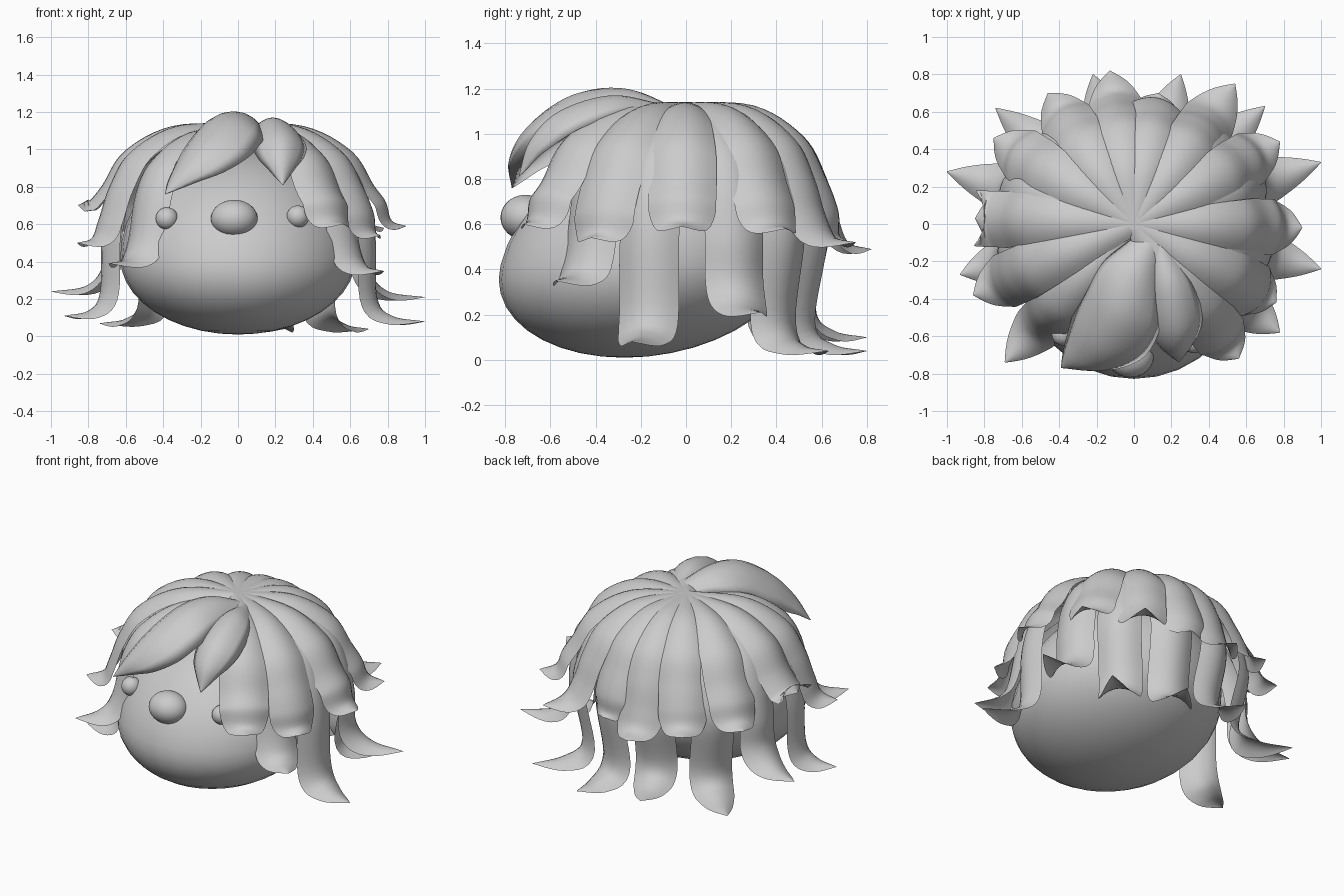
import bpy, bmesh, math
from mathutils import Vector

cube = bpy.data.objects.get("Cube")
if cube:
    bpy.data.objects.remove(cube, do_unlink=True)

grey = bpy.data.materials.new("light_grey")
grey.use_nodes = True
grey.diffuse_color = (0.6, 0.6, 0.6, 1)
grey.node_tree.nodes["Principled BSDF"].inputs["Base Color"].default_value = (0.6, 0.6, 0.6, 1)


def finish(name, bm):
    mesh = bpy.data.meshes.new(name)
    bm.to_mesh(mesh)
    bm.free()
    mesh.materials.append(grey)
    for face in mesh.polygons:
        face.use_smooth = True
    obj = bpy.data.objects.new(name, mesh)
    bpy.context.collection.objects.link(obj)
    return obj


def ball(name, centre, radii, low=None, lean=0):
    """Ellipsoid, with an optional lower half radius and a backward lean."""
    bm = bmesh.new()
    bmesh.ops.create_uvsphere(bm, u_segments=32, v_segments=20, radius=1)
    for v in bm.verts:
        z = v.co.z * (low if low and v.co.z < 0 else radii[2])
        v.co = Vector((v.co.x * radii[0], v.co.y * radii[1] + lean * z, z)) + Vector(centre)
    return finish(name, bm)


def spline(points, steps=6):
    """Smooth path through all the points."""
    p = [2 * points[0] - points[1]] + points + [2 * points[-1] - points[-2]]
    path = []
    for i in range(1, len(p) - 2):
        a, b, c, d = p[i - 1:i + 3]
        for k in range(steps):
            t = k / steps
            path.append(0.5 * (2 * b + (c - a) * t + (2 * a - 5 * b + 4 * c - d) * t ** 2
                               + (3 * b - a - 3 * c + d) * t ** 3))
    return path + [points[-1]]


def lock(name, points, width, depth, taper, leaf=False, cols=8):
    """Arched strand that widens from the crown and closes to a pointed tip."""
    path = spline([Vector(p) for p in points])
    run = path[-1] - path[0]
    side = Vector((-run.y, run.x, 0)).normalized()
    bm = bmesh.new()
    rows, last = [], len(path) - 1
    for i, p in enumerate(path):
        t = i / last
        tangent = (path[min(i + 1, last)] - path[max(i - 1, 0)]).normalized()
        normal = tangent.cross(side)
        grow = 0.35 + 0.65 * math.sin(min(t / 0.45, 1) * math.pi / 2)
        u = max(0, (t - taper) / (1 - taper))
        w = max(width * grow * (1 - u ** 2), 0.004)
        row = []
        for j in range(cols + 1):
            s = 2 * j / cols - 1
            row.append(bm.verts.new(p + side * s * w / 2 - normal * depth * s * s * w / width))
        rows.append(row)
    for a, b in zip(rows, rows[1:]):
        for j in range(cols):
            bm.faces.new((a[j], b[j], b[j + 1], a[j + 1]))
        if leaf:
            bm.faces.new((a[0], a[cols], b[cols], b[0]))
    bmesh.ops.recalc_face_normals(bm, faces=bm.faces)
    return finish(name, bm)


def radial_lock(name, tip, width, scale, top):
    """Strand that falls from the crown over an oval and flares out to its tip."""
    x, y, z = tip
    reach = math.hypot(x, y)
    oval = 0.67 if y > 0 else 0.82
    r = scale / math.hypot(x / reach / 0.78, y / reach / oval)
    r = min(r, reach - 0.04)
    profile = [(-0.03, top), (0.45 * r, top - 0.015), (0.78 * r, top - 0.15), (0.93 * r, top - 0.33)]
    tuck = 0
    if z < 0.3:
        profile += [(r, 0.55)]
        tuck = 0.07 if y > 0.5 else 0
    profile += [(r + 0.01 - tuck, min(z + 0.13, top - 0.41)),
                (r + 0.35 * (reach - r) - tuck / 2, z + 0.03), (reach, z)]
    lock(name, [(x / reach * q, y / reach * q, h) for q, h in profile], width, 0.06, 0.72)


# Head and face
ball("head", (0, -0.17, 0.42), (0.63, 0.65, 0.58), low=0.41, lean=0.25)
ball("nose", (-0.02, -0.71, 0.63), (0.125, 0.11, 0.1))
ball("right_eye", (-0.38, -0.59, 0.63), (0.06, 0.06, 0.06))
ball("left_eye", (0.32, -0.63, 0.64), (0.06, 0.06, 0.06))

# Short upper strands
upper = [(0.56, -0.72, 0.6), (0.76, -0.42, 0.54), (0.9, -0.02, 0.59), (0.78, 0.44, 0.58),
         (0.54, 0.75, 0.52), (0.13, 0.7, 0.53), (-0.13, 0.82, 0.49), (-0.46, 0.7, 0.55),
         (-0.75, 0.46, 0.58), (-0.85, 0.03, 0.7), (-0.86, -0.38, 0.5)]
for i, tip in enumerate(upper):
    radial_lock(f"upper_lock_{i + 1}", tip, 0.3, 1.0, 1.14)

# Long lower strands
lower = [(0.78, -0.58, 0.35), (1.0, -0.24, 0.08), (1.0, 0.33, 0.21), (0.7, 0.63, 0.04),
         (0.25, 0.8, 0.04), (-0.22, 0.8, 0.1), (-0.74, 0.62, 0.07), (-1.0, 0.28, 0.24),
         (-0.93, -0.27, 0.11), (-0.69, -0.74, 0.39)]
for i, tip in enumerate(lower):
    radial_lock(f"lower_lock_{i + 1}", tip, 0.27, 0.96, 1.11)

# Fringe
lock("large_fringe", [(0.1, -0.08, 1.13), (0.0, -0.27, 1.2), (-0.08, -0.47, 1.18),
                      (-0.18, -0.65, 1.06), (-0.28, -0.75, 0.91), (-0.39, -0.77, 0.76)],
     0.47, 0.14, 0.5, leaf=True)
lock("small_fringe", [(0.13, -0.1, 1.13), (0.19, -0.33, 1.17), (0.23, -0.56, 1.1),
                      (0.24, -0.69, 0.97), (0.24, -0.74, 0.81)],
     0.29, 0.1, 0.5, leaf=True)
